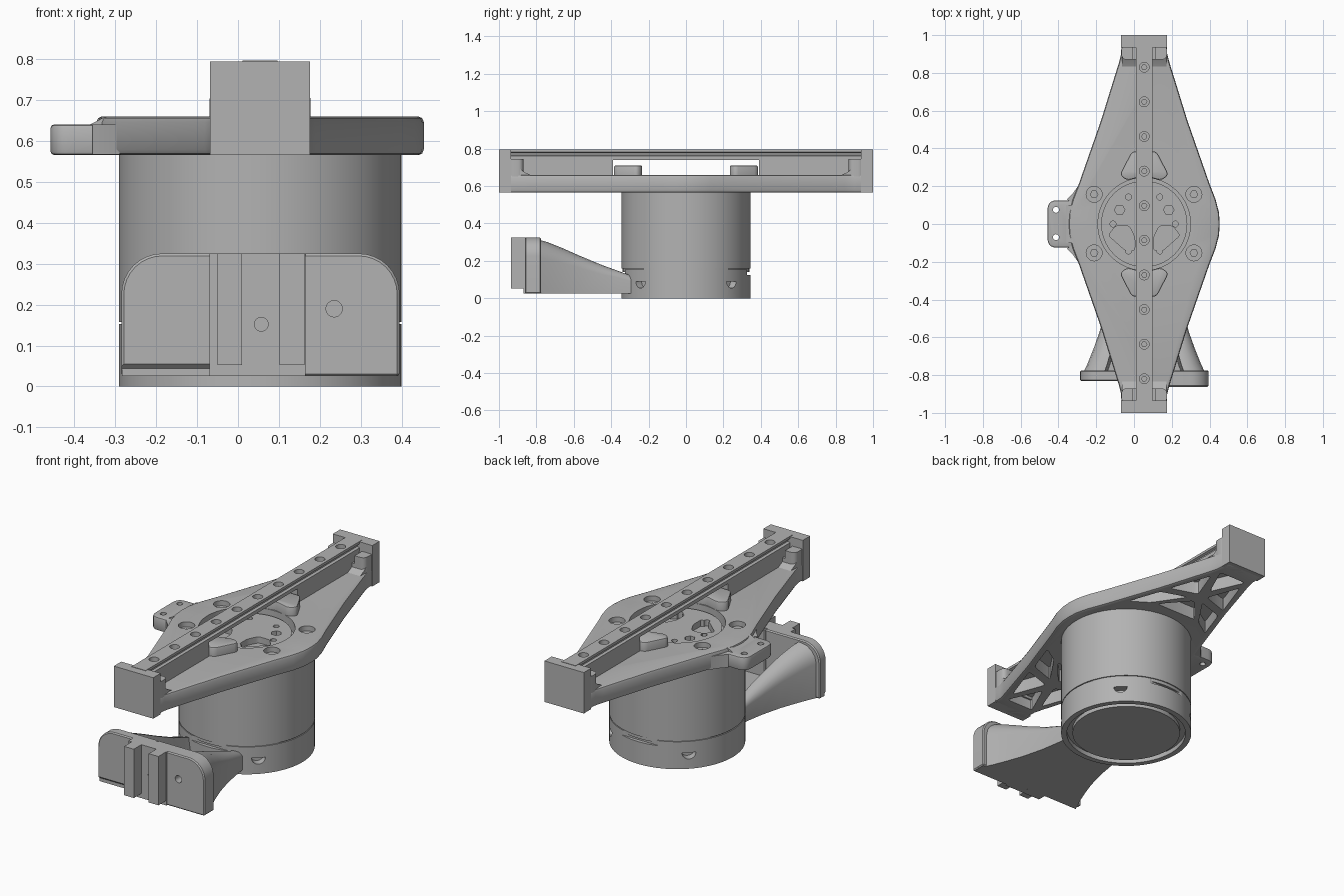
import bpy, bmesh, math
from mathutils import Vector

if "Cube" in bpy.data.objects:
    bpy.data.objects.remove(bpy.data.objects["Cube"], do_unlink=True)

CX = 0.054  # centre line of the drum, plate and rail

grey = bpy.data.materials.new("satin grey")
grey.use_nodes = True
grey.diffuse_color = (0.45, 0.45, 0.45, 1)
grey.node_tree.nodes["Principled BSDF"].inputs["Base Color"].default_value = (0.45, 0.45, 0.45, 1)


def make(name, bm):
    bmesh.ops.recalc_face_normals(bm, faces=bm.faces)
    me = bpy.data.meshes.new(name)
    bm.to_mesh(me)
    bm.free()
    me.materials.append(grey)
    ob = bpy.data.objects.new(name, me)
    bpy.context.collection.objects.link(ob)
    return ob


def loft(name, rings):
    """Skin closed rings of points and cap both ends."""
    bm = bmesh.new()
    vs = [[bm.verts.new(p) for p in r] for r in rings]
    n = len(vs[0])
    for a, b in zip(vs, vs[1:]):
        for i in range(n):
            bm.faces.new((a[i], a[(i + 1) % n], b[(i + 1) % n], b[i]))
    bm.faces.new(vs[0][::-1])
    bm.faces.new(vs[-1])
    return make(name, bm)


def prism(name, pts, z0, z1):
    return loft(name, [[(x, y, z) for x, y in pts] for z in (z0, z1)])


def box(name, x0, x1, y0, y1, z0, z1):
    return prism(name, [(x0, y0), (x1, y0), (x1, y1), (x0, y1)], z0, z1)


def circle(x, y, r, n=24):
    return [(x + r * math.cos(2 * math.pi * i / n), y + r * math.sin(2 * math.pi * i / n)) for i in range(n)]


def cyl(name, x, y, r, z0, z1, n=24):
    return prism(name, circle(x, y, r, n), z0, z1)


def rounded(pts, r, steps=5):
    """Round every corner of a 2D polygon."""
    out = []
    for i, p in enumerate(pts):
        p, a, b = Vector(p), Vector(pts[i - 1]), Vector(pts[(i + 1) % len(pts)])
        s = p + (a - p).normalized() * r
        e = p + (b - p).normalized() * r
        for k in range(steps + 1):
            t = k / steps
            out.append(tuple(s * (1 - t) ** 2 + p * 2 * t * (1 - t) + e * t * t))
    return out


def apply_mod(ob, kind, **props):
    m = ob.modifiers.new("mod", kind)
    for k, v in props.items():
        setattr(m, k, v)
    bpy.context.view_layer.objects.active = ob
    bpy.ops.object.modifier_apply(modifier=m.name)


def cut(ob, cutters):
    for c in cutters:
        apply_mod(ob, 'BOOLEAN', operation='DIFFERENCE', solver='EXACT', object=c)
        bpy.data.objects.remove(c, do_unlink=True)
    return ob


def bevel(ob, w, seg=2):
    apply_mod(ob, 'BEVEL', width=w, segments=seg, limit_method='ANGLE', angle_limit=math.radians(50))
    return ob


# Diamond plate
quarter = [(.40, 0), (.396, .06), (.378, .13), (.345, .215), (.228, .55), (.16, .77), (.135, .85), (.122, .90), (.12, .99)]
right = [(x, -y) for x, y in quarter[:0:-1]] + quarter
outline = [(CX + x, y) for x, y in right] + [(CX - x, y) for x, y in right[::-1]]
plate = bevel(prism("diamond_plate", outline, .565, .66), .014)

# Triangular pockets under each arm, leaving a rim and crossing ribs
cutters = []
for sy in (1, -1):
    tip = [(-.085, .88), (.085, .88), (0, .69)]
    inner = [(-.13, .41), (.13, .41), (0, .56)]
    outer_side = [(.10, .82), (.185, .58), (.03, .63)]
    inner_side = [(.05, .57), (.20, .52), (.265, .335), (.165, .40)]
    flipped = [[(-x, y) for x, y in p] for p in (outer_side, inner_side)]
    for p in [tip, inner, outer_side, inner_side] + flipped:
        cutters.append(prism("pocket_cutter", rounded([(CX + x, sy * y) for x, y in p], .02, 3), .5, .635))
# Central bore and the four screw recesses
cutters.append(cyl("bore_cutter", CX, 0, .245, .60, .8, 64))
for sx in (-.265, .263):
    for y in (-.153, .157):
        cutters += [cyl("recess_cutter", CX + sx, y, .042, .632, .8), cyl("screw_cutter", CX + sx, y, .02, .59, .7, 6)]
cut(plate, cutters)

# Hub disc inside the bore, with shaped windows and small holes
hub = cyl("hub_disc", CX, 0, .228, .565, .635, 64)
cutters = []
for s in (-1, 1):
    window = [(s * .05, -.14), (s * .10, -.14), (s * .19, -.06), (s * .15, -.01), (s * .08, -.01), (s * .05, -.07)]
    cutters.append(prism("window_cutter", rounded([(CX + x, y) for x, y in window], .015, 3), .585, .7))
    cutters.append(cyl("hole_cutter", CX + s * .13, .075, .028, .59, .7, 6))
for i in range(6):
    a = math.radians(60 * i)
    cutters.append(cyl("hole_cutter", CX + .165 * math.cos(a), .165 * math.sin(a), .016, .6, .7, 12))
cut(hub, cutters)

# Side tab with two holes
tab = bevel(prism("side_tab", rounded([(-.458, -.125), (-.26, -.125), (-.26, .125), (-.458, .125)], .05), .566, .64), .008)
cut(tab, [cyl("hole_cutter", -.413, y, .016, .55, .7, 16) for y in (-.07, .075)])
for s in (-1, 1):
    prism("tab_fillet", [(-.31, s * .10), (-.355, s * .13), (-.325, s * .16), (-.29, s * .21), (-.24, s * .1)], .567, .64)
loft("tab_ramp", [[(-.365, y, .63), (-.365, y, .638), (-.325, y, .659), (-.28, y, .659), (-.28, y, .63)] for y in (-.1, .1)])

# End blocks, rail supports and rounded pegs, at both ends
for s, side in ((1, "rear"), (-1, "front")):
    def yr(a, b):
        return sorted((s * a, s * b))
    box(side + "_end_block", CX - .122, CX + .122, *yr(.935, 1), .565, .794)
    step = [(CX - .12, s * .95), (CX - .12, s * .87), (CX + .12, s * .87), (CX + .12, s * .95)]
    block = prism(side + "_end_step", rounded(step, .03), .62, .745)
    cut(block, [box("notch_cutter", CX - .058, CX + .058, *yr(.8, .99), .70, .9)])
    loft(side + "_step_fillet", [[(x, s * .90, .65), (x, s * .90, .70), (x, s * .865, .675), (x, s * .83, .658), (x, s * .83, .65)]
                                 for x in (CX - .118, CX + .118)])
    box(side + "_rail_support", CX - .041, CX + .041, *yr(.39, .94), .65, .742)
    peg = [(CX - .065, s * .385), (CX + .065, s * .385), (CX + .13, s * .26), (CX + .09, s * .23),
           (CX, s * .255), (CX - .09, s * .23), (CX - .13, s * .26)]
    bevel(prism(side + "_peg", rounded(peg, .022, 3), .62, .71), .008)

# Grooved rail with countersunk screw holes
half = [(.043, .74), (.043, .76), (.03, .765), (.03, .777), (.043, .782), (.043, .796)]
profile = half + [(-x, z) for x, z in half[::-1]]
rail = loft("slide_rail", [[(CX + x, y, z) for x, z in profile] for y in (-.955, .96)])
cutters = []
for i in range(10):
    y = .83 - i * .1833
    cutters += [cyl("hole_cutter", CX, y, .026, .772, .9, 20), cyl("hole_cutter", CX, y, .014, .755, .9, 6)]
cut(rail, cutters)

# Drum: upper body and slightly separated base ring
cyl("drum_body", CX, 0, .345, .158, .57, 96)
cyl("drum_seam", CX, 0, .339, .14, .17, 96)
base = cyl("drum_base", CX, 0, .345, 0, .153, 96)
cutters = [cyl("bottom_cutter", CX, 0, .315, -.1, .025, 64)]
for s in (-1, 1):
    cutters.append(box("slot_cutter", CX - .11, CX + .11, *sorted((s * .325, s * .4)), .125, .2))
for a in (45, 135, 225, 315):
    # half-moon windows around the base
    a = math.radians(a)
    d, t = Vector((math.cos(a), math.sin(a), 0)), Vector((-math.sin(a), math.cos(a), 0))
    moon = [(.036 * math.cos(math.pi * k / 10), -.036 * math.sin(math.pi * k / 10)) for k in range(11)]
    cutters.append(loft("moon_cutter", [[Vector((CX, 0, .09)) + d * r + t * u + Vector((0, 0, v)) for u, v in moon]
                                        for r in (.30, .40)]))
cut(base, cutters)
cyl("drum_bottom_disc", CX, 0, .285, .002, .03, 64)

# Flared bracket: hollow body narrowing towards the drum
rings = []
for y, w, h, c in ((-.82, .338, .323, .10), (-.74, .30, .30, .09), (-.66, .268, .268, .08), (-.57, .236, .228, .065),
                   (-.45, .205, .178, .05), (-.36, .19, .145, .035), (-.29, .18, .12, .03)):
    k = .3 * c
    side = [(w, .025), (w, h - c), (w - .08 * c, h - .6 * c), (w - k, h - k), (w - .6 * c, h - .08 * c),
            (w - c, h), (w - c - .015, h), (w - c - .03, .06)]
    rings.append([(CX + x, y, z) for x, z in side] + [(CX - x, y, z) for x, z in side[::-1]])
bracket = loft("bracket_body", rings)

# Bracket front plate: rounded upper corners, left side set back
def corner(s, x_in, x_out):
    arc = [(x_out - s * .1 * (1 - math.cos(math.pi / 2 * k / 8)), .225 + .1 * math.sin(math.pi / 2 * k / 8)) for k in range(9)]
    return [(x_in, .025), (x_out, .025)] + arc + [(x_in, .325)]

for name, s, x_in, x_out, y in (("bracket_right_face", 1, CX, .395, -.862), ("bracket_left_face", -1, CX, -.285, -.832)):
    face = loft(name, [[(x, yy, z) for x, z in corner(s, x_in, x_out)] for yy in (y, -.775)])
    bevel(face, .006, 1)
    if s > 0:
        hole = loft("hole_cutter", [[(x, yy, z) for x, z in circle(.235, .19, .02)] for yy in (-.9, -.81)])
        cut(face, [hole])
    else:
        wedge = [(-.832, .055), (-.9, .055), (-.9, 0), (-.80, 0), (-.80, .025)]
        cut(face, [loft("chamfer_cutter", [[(x, yy, z) for yy, z in wedge] for x in (-.4, -.07)])])
box("bracket_centre_pad", -.07, .165, -.868, -.79, .026, .325)

# Two upright guide ridges with a screw between them
for x0, x1 in ((-.05, .01), (.102, .162)):
    box("guide_ridge", x0, x1, -.935, -.86, .052, .325)
loft("guide_screw", [[(x, yy, z) for x, z in circle(.057, .152, .018)] for yy in (-.873, -.85)])

for ob in bpy.context.collection.objects:
    ob.select_set(ob.type == 'MESH')
bpy.ops.object.shade_smooth_by_angle(angle=math.radians(30))
